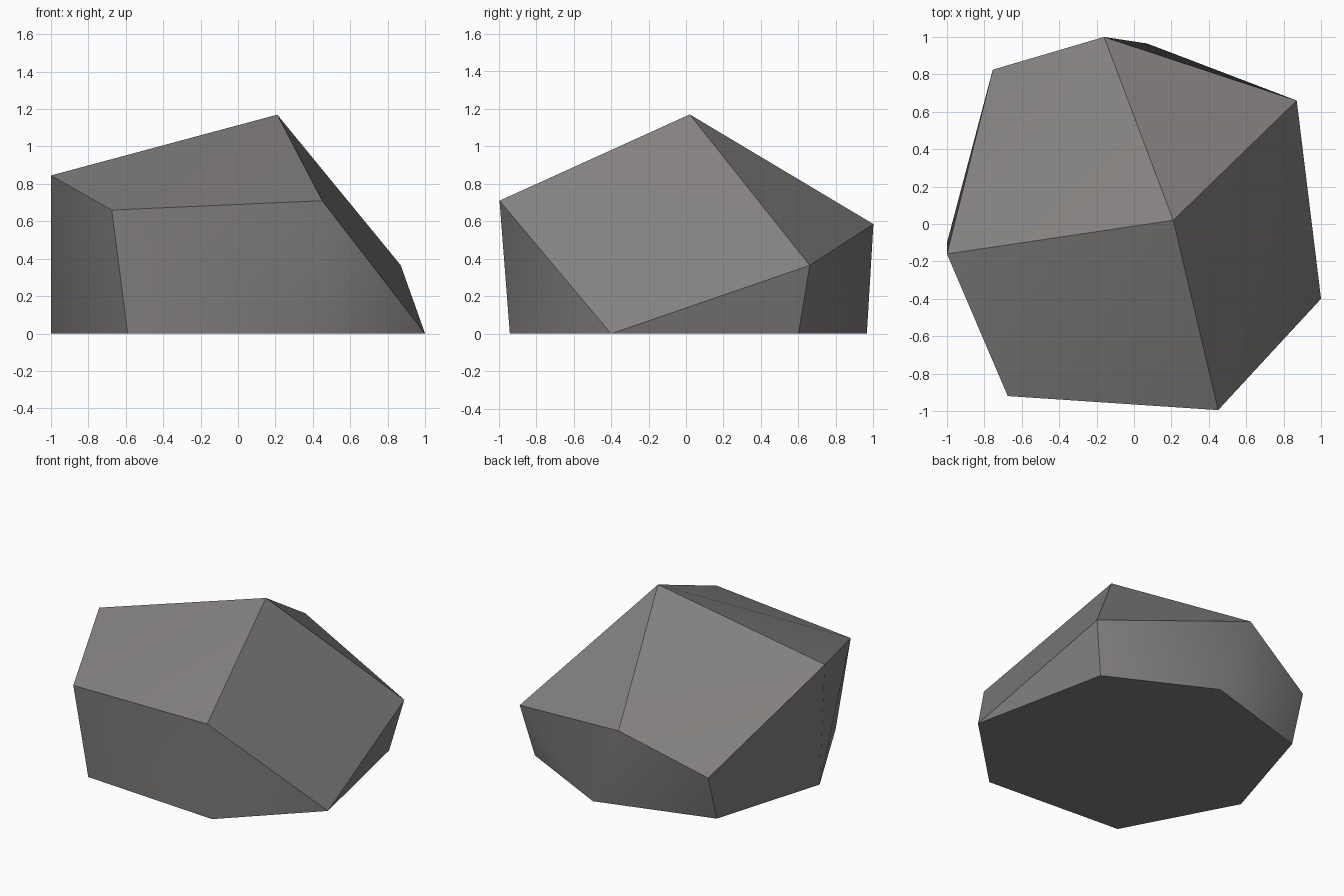
import bpy
import bmesh
import math

if "Cube" in bpy.data.objects:
    bpy.data.objects.remove(bpy.data.objects["Cube"])

# Corner points of the boulder: ground ring, shoulder ring and peak
ground = [(-0.59, -0.87), (0.45, -0.94), (1.0, -0.40), (0.79, 0.60),
          (0.07, 0.965), (-0.75, 0.72), (-1.0, -0.10)]
shoulder = [(-0.675, -0.92, 0.66), (0.45, -0.995, 0.71), (0.87, 0.66, 0.365),
            (-0.16, 1.0, 0.585), (-0.755, 0.825, 0.335), (-1.0, -0.16, 0.845)]
peak = [(0.21, 0.02, 1.17)]

# Wrap the points in a convex hull
bm = bmesh.new()
for p in [(x, y, 0.0) for x, y in ground] + shoulder + peak:
    bm.verts.new(p)
bmesh.ops.convex_hull(bm, input=bm.verts[:])
bmesh.ops.dissolve_limit(bm, angle_limit=math.radians(1),
                         verts=bm.verts[:], edges=bm.edges[:])
bmesh.ops.recalc_face_normals(bm, faces=bm.faces[:])

# Crisp ridges; shallow folds and the softer upright corners stay smooth
for f in bm.faces:
    f.smooth = True
for e in bm.edges:
    d = (e.verts[0].co - e.verts[1].co).normalized()
    limit = 49 if abs(d.z) > 0.9 else 30
    e.smooth = e.calc_face_angle(0) < math.radians(limit)

mesh = bpy.data.meshes.new("boulder")
bm.to_mesh(mesh)
bm.free()

# Single stone colour
stone = bpy.data.materials.new("warm grey stone")
stone.diffuse_color = (0.23, 0.22, 0.213, 1.0)
stone.use_nodes = True
stone.node_tree.nodes["Principled BSDF"].inputs["Base Color"].default_value = stone.diffuse_color
mesh.materials.append(stone)

boulder = bpy.data.objects.new("boulder", mesh)
bpy.context.collection.objects.link(boulder)
